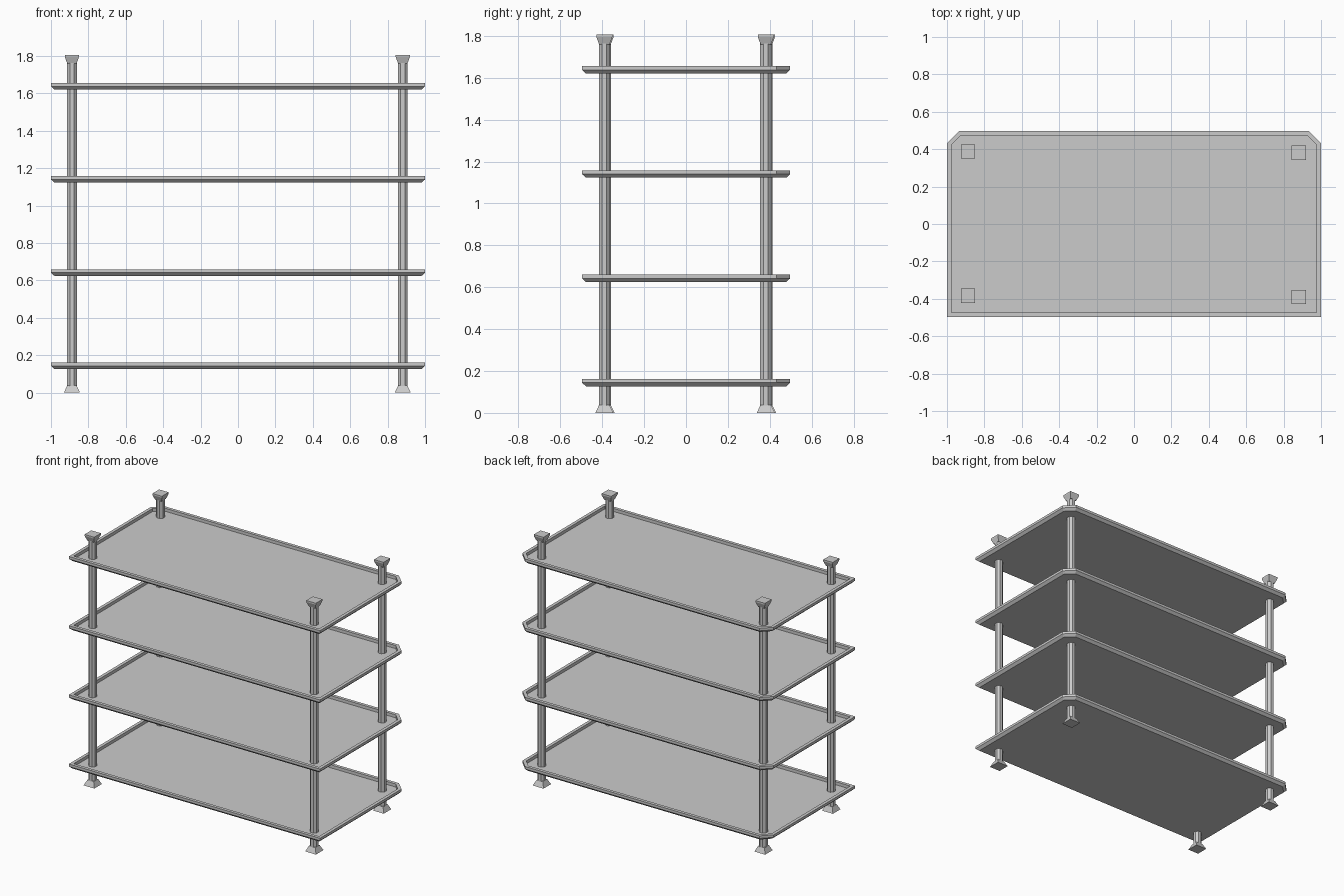
import bpy, bmesh, math

if "Cube" in bpy.data.objects:
    bpy.data.objects.remove(bpy.data.objects["Cube"])


def mesh_from_rings(name, rings):
    """Bridge stacked rings of equal length and cap both ends."""
    bm = bmesh.new()
    loops = [[bm.verts.new(p) for p in r] for r in rings]
    n = len(loops[0])
    for a, b in zip(loops, loops[1:]):
        for i in range(n):
            j = (i + 1) % n
            bm.faces.new((a[i], a[j], b[j], b[i]))
    bm.faces.new(loops[0][::-1])
    bm.faces.new(loops[-1])
    bmesh.ops.recalc_face_normals(bm, faces=bm.faces)
    me = bpy.data.meshes.new(name)
    bm.to_mesh(me)
    bm.free()
    ob = bpy.data.objects.new(name, me)
    bpy.context.collection.objects.link(ob)
    return ob


def tray_ring(inset, z):
    """Rectangle with the two back corners cut off."""
    x, y0, y1 = 1 - inset, -0.496 + inset, 0.497 - inset
    c = 0.066 - 0.586 * inset
    return [(-x, y0, z), (x, y0, z), (x, y1 - c, z), (x - c, y1, z),
            (-x + c, y1, z), (-x, y1 - c, z)]


def square_ring(x, y, half, z):
    return [(x + sx * half, y + sy * half, z)
            for sx, sy in ((-1, -1), (1, -1), (1, 1), (-1, 1))]


def octagon_ring(x, y, half, z):
    r = half / math.cos(math.pi / 8)
    return [(x + r * math.cos((i + 0.5) * math.pi / 4),
             y + r * math.sin((i + 0.5) * math.pi / 4), z) for i in range(8)]


# Shelf trays with bevelled underside and raised lip
for i in range(4):
    z = 0.127 + 0.498 * i
    mesh_from_rings(f"shelf_{i + 1}", [
        tray_ring(0.018, z), tray_ring(0, z + 0.017), tray_ring(0, z + 0.035),
        tray_ring(0.023, z + 0.035), tray_ring(0.023, z + 0.013)])

# Corner posts with flared feet and caps
posts = {"front_left": (-0.888, -0.384), "back_left": (-0.888, 0.387),
         "front_right": (0.881, -0.39), "back_right": (0.881, 0.381)}
for side, (x, y) in posts.items():
    mesh_from_rings(f"{side}_post", [octagon_ring(x, y, 0.0265, 0.01),
                                     octagon_ring(x, y, 0.0265, 1.785)])
    mesh_from_rings(f"{side}_foot", [square_ring(x, y, 0.043, 0),
                                     square_ring(x, y, 0.025, 0.038)])
    mesh_from_rings(f"{side}_cap", [square_ring(x, y, 0.025, 1.76),
                                    square_ring(x, y, 0.038, 1.795),
                                    square_ring(x, y, 0.038, 1.806)])
